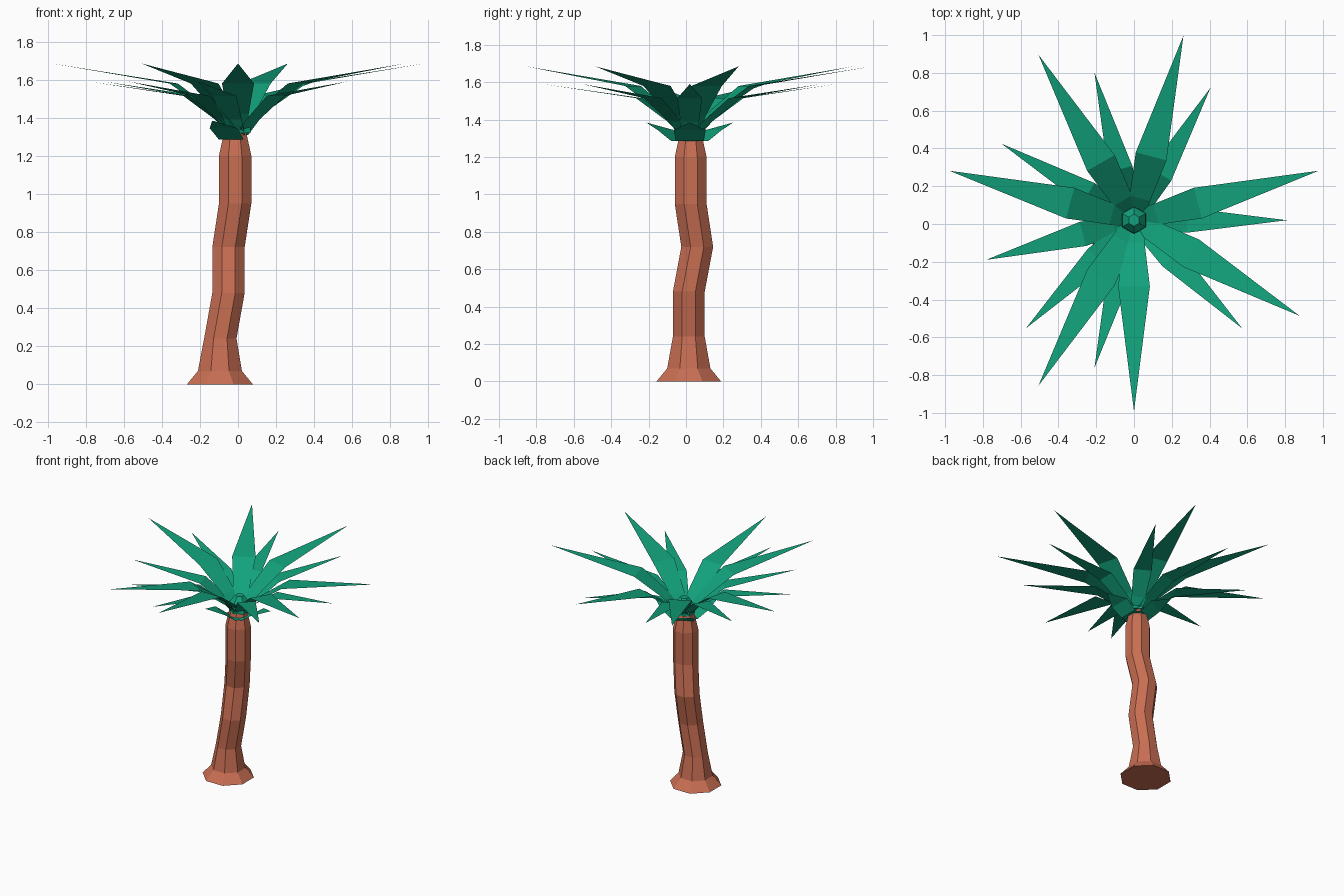
import bpy, bmesh, math
from mathutils import Matrix, Vector

if "Cube" in bpy.data.objects:
    bpy.data.objects.remove(bpy.data.objects["Cube"], do_unlink=True)


def make_material(name, color):
    mat = bpy.data.materials.new(name)
    mat.use_nodes = True
    mat.diffuse_color = color
    mat.node_tree.nodes["Principled BSDF"].inputs["Base Color"].default_value = color
    return mat


bark = make_material("terracotta_bark", (0.58, 0.156, 0.086, 1))
leaf = make_material("palm_green", (0.006, 0.36, 0.2, 1))


def add_object(name, bm, mat):
    mesh = bpy.data.meshes.new(name)
    bm.to_mesh(mesh)
    bm.free()
    mesh.materials.append(mat)
    obj = bpy.data.objects.new(name, mesh)
    bpy.context.collection.objects.link(obj)
    return obj


def loft(name, rings, sides, turn, mat):
    """Capped tube through rings of (x, y, z, radius)."""
    bm = bmesh.new()
    loops = []
    for x, y, z, r in rings:
        angles = [turn + math.tau * i / sides for i in range(sides)]
        loops.append([bm.verts.new((x + r * math.cos(a), y + r * math.sin(a), z)) for a in angles])
    for low, high in zip(loops, loops[1:]):
        for i in range(sides):
            j = (i + 1) % sides
            bm.faces.new((low[i], low[j], high[j], high[i]))
    bm.faces.new(loops[0][::-1])
    bm.faces.new(loops[-1])
    return add_object(name, bm, mat)


def frond_ring(name, profile, tip, angles):
    """Flat pointed leaves from rows of (distance, height, half width)."""
    bm = bmesh.new()
    for angle in angles:
        place = Matrix.Translation(CROWN) @ Matrix.Rotation(math.radians(angle), 4, "Z")
        rows = [[bm.verts.new(place @ Vector((r, side * w, z))) for side in (-1, 1)]
                for r, z, w in profile]
        for a, b in zip(rows, rows[1:]):
            bm.faces.new((a[0], b[0], b[1], a[1]))
        end = bm.verts.new(place @ Vector((tip[0], 0, tip[1])))
        bm.faces.new((rows[-1][0], end, rows[-1][1]))
    return add_object(name, bm, leaf)


# Bent eight-sided trunk with a flared foot
loft("trunk", [
    (-0.095, 0.015, 0, 0.187),
    (-0.095, 0.015, 0.07, 0.125),
    (-0.093, 0.015, 0.24, 0.092),
    (-0.05, 0.015, 0.48, 0.092),
    (-0.05, 0.06, 0.72, 0.092),
    (-0.015, 0.025, 0.95, 0.092),
    (-0.015, 0.025, 1.2, 0.092),
    (-0.015, 0.025, 1.32, 0.064),
], 8, math.pi / 8, bark)

# Crown of leaves: long, medium and short tiers
CROWN = Vector((0, 0.02, 0))
frond_ring("long_fronds",
           [(0.03, 1.33, 0.05), (0.12, 1.42, 0.056), (0.35, 1.58, 0.084)],
           (1.012, 1.685), (75, 15, -30, -90, -120, 165, 120))
frond_ring("medium_fronds",
           [(0.03, 1.31, 0.045), (0.11, 1.39, 0.05), (0.28, 1.515, 0.066)],
           (0.81, 1.59), (60, 0, -45, -105, -135, 195, 150, 105))
frond_ring("short_fronds",
           [(0.0, 1.285, 0.07), (0.07, 1.285, 0.075), (0.15, 1.345, 0.085)],
           (0.27, 1.385), (0, 120, 240))

# Six-sided bud in the middle of the crown
loft("bud", [
    (0, 0.02, 1.32, 0.077),
    (0, 0.02, 1.39, 0.07),
    (0, 0.02, 1.44, 0.032),
], 6, math.pi / 6, leaf)
